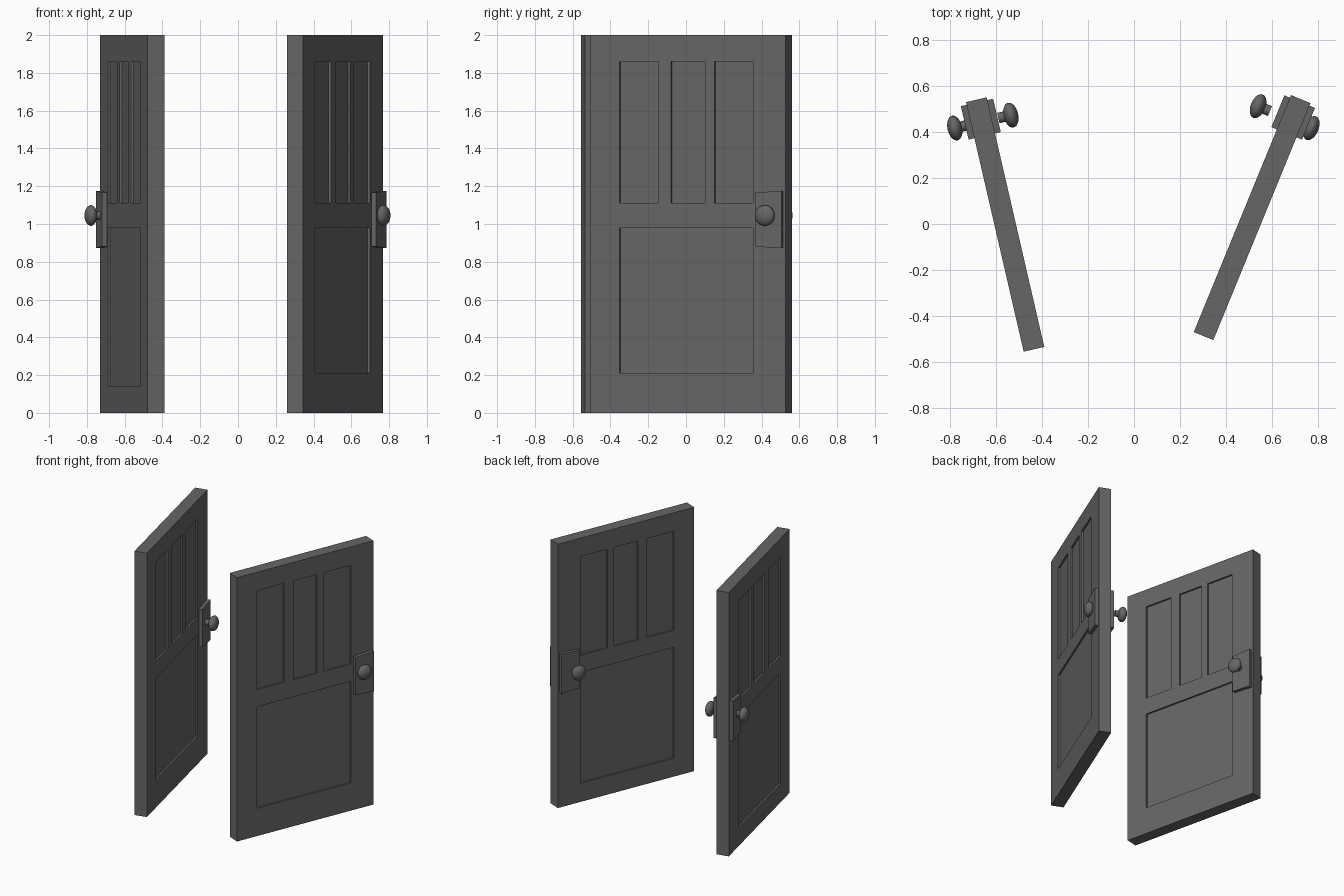
import bpy, bmesh, math
from mathutils import Matrix, Vector

if "Cube" in bpy.data.objects:
    bpy.data.objects.remove(bpy.data.objects["Cube"])

LENGTH, HALF, HEIGHT, DEPTH = 1.114, 0.046, 2.0, 0.013

grey = bpy.data.materials.new("dark grey")
grey.diffuse_color = (0.133, 0.133, 0.133, 1)
grey.use_nodes = True
grey.node_tree.nodes["Principled BSDF"].inputs["Base Color"].default_value = grey.diffuse_color


def box(bm, x0, x1, y0, y1, z0, z1):
    """Axis-aligned box between the given limits; returns its vertices."""
    size = Matrix.Diagonal((x1 - x0, y1 - y0, z1 - z0, 1))
    mid = Matrix.Translation(((x0 + x1) / 2, (y0 + y1) / 2, (z0 + z1) / 2))
    return bmesh.ops.create_cube(bm, size=1, matrix=mid @ size)["verts"]


def make(name, bm, place, smooth=False):
    mesh = bpy.data.meshes.new(name)
    bm.to_mesh(mesh)
    bm.free()
    mesh.materials.append(grey)
    ob = bpy.data.objects.new(name, mesh)
    bpy.context.collection.objects.link(ob)
    ob.matrix_world = place
    bpy.ops.object.select_all(action="DESELECT")
    ob.select_set(True)
    bpy.context.view_layer.objects.active = ob
    if smooth:
        bpy.ops.object.shade_smooth_by_angle(angle=math.radians(40))
    return ob


def build_door(side, hinge, angle, shift):
    place = Matrix.Translation(hinge) @ Matrix.Rotation(math.radians(angle), 4, "Z")

    # Recessed panels: three tall ones over one wide one, on both faces
    bm = bmesh.new()
    for s, low in ((-1, 0.14), (1, 0.21)):
        inner, outer = s * (HALF - DEPTH), s * (HALF + 0.05)
        x0, x1 = min(inner, outer), max(inner, outer)
        for y0, y1 in ((0.165, 0.385), (0.46, 0.655), (0.71, 0.93)):
            box(bm, x0, x1, y0, y1, 1.11, 1.86)
        box(bm, x0, x1, 0.165, 0.93, low, 0.98)
    cutter = make(side + "_panel_cutter", bm, place)
    cutter.hide_render = True

    # Door slab
    bm = bmesh.new()
    box(bm, -HALF, HALF, 0, LENGTH, 0, HEIGHT)
    slab = make(side + "_door", bm, place)
    cut = slab.modifiers.new("panels", "BOOLEAN")
    cut.operation, cut.solver, cut.object = "DIFFERENCE", "EXACT", cutter
    bpy.ops.object.modifier_apply(modifier=cut.name)
    bpy.data.objects.remove(cutter)

    for s, face in ((-1, "left"), (1, "right")):
        # Lock plate, slightly taller towards the door edge
        bm = bmesh.new()
        x0, x1 = sorted((s * (HALF - 0.005), s * 0.072))
        for v in box(bm, x0, x1, 0.953, 1.102, 0.88, 1.166):
            if v.co.y > 1.05:
                v.co.z += 0.01 if v.co.z > 1 else -0.008
        make(f"{side}_door_{face}_plate", bm, place)

        # Knob on a short stem
        bm = bmesh.new()
        x = s * 0.125 + shift
        centre = Matrix.Translation((x, 1.015, 1.045))
        turn = Matrix.Rotation(math.pi / 2, 4, "Y")
        bmesh.ops.create_uvsphere(bm, u_segments=24, v_segments=14, radius=1,
                                  matrix=centre @ turn @ Matrix.Diagonal((0.055, 0.055, 0.032, 1)))
        bmesh.ops.create_cone(bm, cap_ends=True, segments=20, radius1=0.023, radius2=0.023, depth=0.046,
                              matrix=Matrix.Translation((-s * 0.033, 0, 0)) @ centre @ turn)
        make(f"{side}_door_{face}_knob", bm, place, smooth=True)


# The two open doors, each swung about its front end
build_door("left", Vector((-0.435, -0.545, 0)), 13.0, 0.006)
build_door("right", Vector((0.3025, -0.4875, 0)), -22.3, -0.035)
